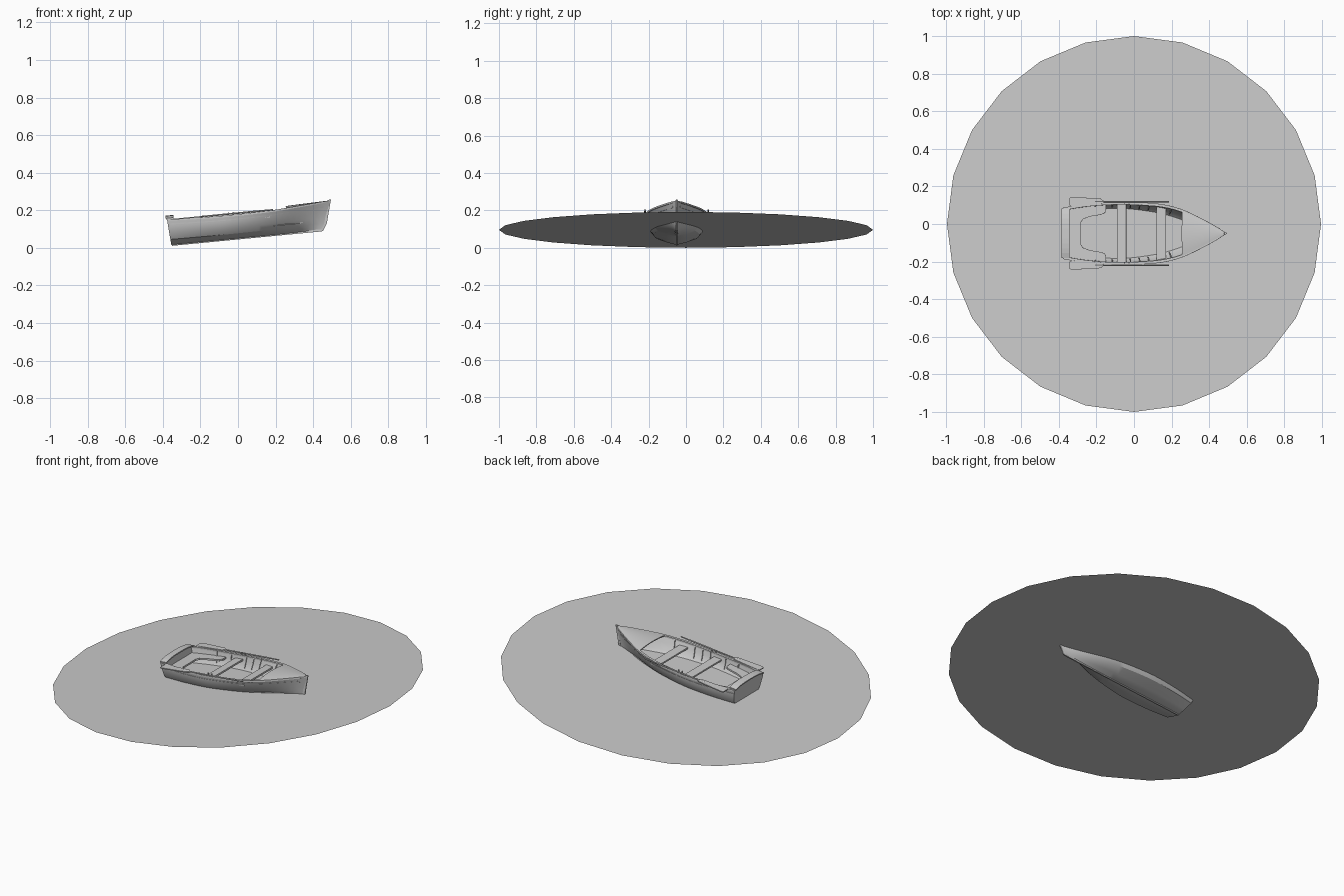
import bpy, bmesh, math
from mathutils import Matrix, Vector

if "Cube" in bpy.data.objects:
    bpy.data.objects.remove(bpy.data.objects["Cube"])

TILT = math.radians(5.5)
ROT = Matrix.Rotation(-TILT, 4, 'Y')
DISC_M = Matrix.Translation((0, 0, .0958)) @ ROT
BOAT_M = Matrix.Translation((0, -.05, .0958)) @ ROT


def finish(name, bm, matrix=BOAT_M, smooth=False):
    bmesh.ops.recalc_face_normals(bm, faces=bm.faces[:])
    me = bpy.data.meshes.new(name)
    bm.to_mesh(me)
    bm.free()
    ob = bpy.data.objects.new(name, me)
    bpy.context.collection.objects.link(ob)
    ob.matrix_world = matrix
    if smooth:
        bpy.ops.object.select_all(action='DESELECT')
        ob.select_set(True)
        bpy.context.view_layer.objects.active = ob
        bpy.ops.object.shade_smooth_by_angle(angle=math.radians(28))
    return ob


def loft(name, rings, smooth=False):
    """Closed rings joined into a capped solid."""
    bm = bmesh.new()
    vs = [[bm.verts.new(p) for p in r] for r in rings]
    n = len(rings[0])
    for a, b in zip(vs, vs[1:]):
        for i in range(n):
            j = (i + 1) % n
            bm.faces.new((a[i], a[j], b[j], b[i]))
    bm.faces.new(vs[0])
    bm.faces.new(vs[-1])
    return finish(name, bm, smooth=smooth)


def plate(name, outline, z, t):
    """Flat board from a top outline."""
    return loft(name, [[(x, y, z) for x, y in outline], [(x, y, z + t) for x, y in outline]])


def interp(table, x):
    """Smooth interpolation through a few points."""
    n = len(table)
    x = min(max(x, table[0][0]), table[-1][0])
    k = max(i for i in range(n - 1) if table[i][0] <= x)

    def slope(i):
        a, b = table[max(i - 1, 0)], table[min(i + 1, n - 1)]
        return (b[1] - a[1]) / (b[0] - a[0])
    (x0, y0), (x1, y1) = table[k], table[k + 1]
    h = x1 - x0
    t = (x - x0) / h
    return ((2*t**3 - 3*t*t + 1) * y0 + (t**3 - 2*t*t + t) * h * slope(k)
            + (3*t*t - 2*t**3) * y1 + (t**3 - t*t) * h * slope(k + 1))


STERN, BOW, KEEL = -.37, .504, -.046
BEAM = [(-.37, .135), (-.25, .155), (-.1, .166), (.05, .163), (.17, .151),
        (.27, .124), (.4, .062), (.504, .003)]
SHEER = [(-.37, .09), (-.1, .08), (.17, .083), (.27, .089), (.504, .107)]
MID = [(0, 0), (.36, .09), (.74, .22), (.9, .46), (.97, .75), (1, 1)]
FORE = [(0, 0), (.14, .1), (.36, .24), (.6, .46), (.82, .75), (1, 1)]
US = [STERN + (BOW - STERN) * i / 28 for i in range(29)]


def beam(u):
    return interp(BEAM, u)


def sheer(u):
    return interp(SHEER, u)


def half_section(u, inset=0.0):
    """Half hull section from keel to sheer, raked at both ends."""
    t = (u - STERN) / (BOW - STERN)
    blend = max(0, (t - .35) / .65) ** 1.3
    low = -.36 + .812 * t
    b, s, k = max(beam(u) - inset, .0008), sheer(u), KEEL + inset
    pts = []
    for (m, h), (f, g) in zip(MID, FORE):
        h = h + (g - h) * blend
        pts.append(Vector((low + (u - low) * h, b * (m + (f - m) * blend), k + (s - k) * h)))
    return pts


def full(half):
    return [Vector((p.x, -p.y, p.z)) for p in half[:0:-1]] + half


# water disc
bm = bmesh.new()
bmesh.ops.create_circle(bm, cap_ends=True, segments=24, radius=1)
water = finish("water_disc", bm, DISC_M)
for p in water.data.polygons:
    if p.normal.z < 0:
        water.data.flip_normals()
        break

# hull shell
loft("hull", [full(half_section(u)) + full(half_section(u, .008))[::-1] for u in US], True)

# keel strip and stem post
loft("keel", [[(x, -.004, z), (x, .004, z), (x, .004, z + .012), (x, -.004, z + .012)]
              for x, z in ((-.358, -.051), (.445, -.051))])
loft("stem_post", [[(x - .012, -.005, z), (x + .002, -.003, z), (x + .002, .003, z),
                    (x - .012, .005, z)] for x, z in ((.449, -.048), (.472, -.01), (.506, .113))])

# transom with crowned top board
sec = full(half_section(STERN))
top = [Vector((STERN, .135 * math.cos(a), .09 + .02 * math.sin(a)))
       for a in [math.pi * i / 8 for i in range(1, 8)]]
loft("transom", [[p + Vector((d, 0, 0)) for p in sec + top] for d in (-.001, .016)])
cap = [(.132 * (i / 5 - 1), .112 - .014 * abs(i / 5 - 1) ** 3) for i in range(11)]
loft("transom_cap", [[(-.377, y, z - .007), (-.335, y, z - .007), (-.335, y, z), (-.377, y, z)]
                     for y, z in cap])

for side, s in (("left", 1), ("right", -1)):
    # gunwale and rubbing strake
    loft(side + "_gunwale", [[(u, s * max(beam(u) - .013, 0), sheer(u) - .006),
                              (u, s * (beam(u) + .002), sheer(u) - .006),
                              (u, s * (beam(u) + .002), sheer(u) + .003),
                              (u, s * max(beam(u) - .013, 0), sheer(u) + .003)] for u in US[:-1]])
    rub = [(h[4].lerp(h[5], .2), h[4].lerp(h[5], .4)) for h in map(half_section, US[:-1])]
    loft(side + "_rubbing_strake", [[(a.x, s * (a.y - .002), a.z), (a.x, s * (a.y + .002), a.z),
                                     (b.x, s * (b.y + .002), b.z), (b.x, s * (b.y - .002), b.z)]
                                    for a, b in rub])
    # inner ribs
    for i, u in enumerate((-.2, -.11, -.01, .04, .09, .21)):
        pts = half_section(u, .008)[3:]
        loft(f"{side}_rib_{i}", [[(p.x - .003, s * p.y, p.z), (p.x + .003, s * p.y, p.z),
                                  (p.x + .003, s * (p.y - .006), p.z),
                                  (p.x - .003, s * (p.y - .006), p.z)] for p in pts])
    # oar: round shaft and flat blade lying on the gunwale
    yo, zo = s * .169, .089
    loft(side + "_oar_shaft", [[(x, yo + r * math.cos(a), zo + r * math.sin(a))
                                for a in [math.tau * k / 8 for k in range(8)]]
                               for x, r in ((-.2, .004), (.1, .0045), (.195, .0035))], True)
    half = [(-.335, .02), (-.325, .024), (-.23, .02), (-.17, .016), (-.155, .004)]
    plate(side + "_oar_blade", [(x, yo - y) for x, y in half] + [(x, yo + y) for x, y in half[::-1]],
          zo - .003, .006)
    # oarlock pins
    for d in (-.012, .012):
        loft(f"{side}_oarlock_{'aft' if d < 0 else 'fore'}",
             [[(-.03 + d + .003 * a, s * .157 + .003 * b, z) for a, b in
               ((-1, -1), (1, -1), (1, 1), (-1, 1))] for z in (.08, .096)])

# floor boards
fl = [u for u in US if u < .36]
floor = [(u, interp([(p.z, p.y) for p in half_section(u, .008)], .006)) for u in fl]
floor[0] = (-.358, floor[0][1])
plate("floor", [(u, -b) for u, b in floor] + [(u, b) for u, b in floor[::-1]], .003, .003)

# thwarts
for name, a, b in (("middle_seat", -.085, -.036), ("front_seat", .127, .177)):
    o = [(a, beam(a) - .012), (b, beam(b) - .012)]
    plate(name, [(x, -y) for x, y in o] + [(x, y) for x, y in o[::-1]], .05, .01)

# U-shaped stern bench
outer = [(u, beam(u) - .013) for u in (-.36, -.3, -.23, -.145)]
inner = [(-.145, .118), (-.155, .105), (-.18, .098), (-.23, .09), (-.268, .076), (-.278, .06)]
u_half = outer + inner
plate("stern_bench", u_half + [(x, -y) for x, y in u_half[::-1]], .046, .01)

# crowned bow deck
dk = [.265 + .237 * i / 8 for i in range(9)]
rings = []
for u in dk:
    b, z = beam(u), sheer(u) + .002
    ys = [b * (k / 4 - 1) for k in range(9)]
    up = [(u, y, z + .09 * b * (1 - (y / b) ** 2)) for y in ys]
    rings.append(up + [(x, y, w - .006) for x, y, w in up[::-1]])
loft("bow_deck", rings, True)
